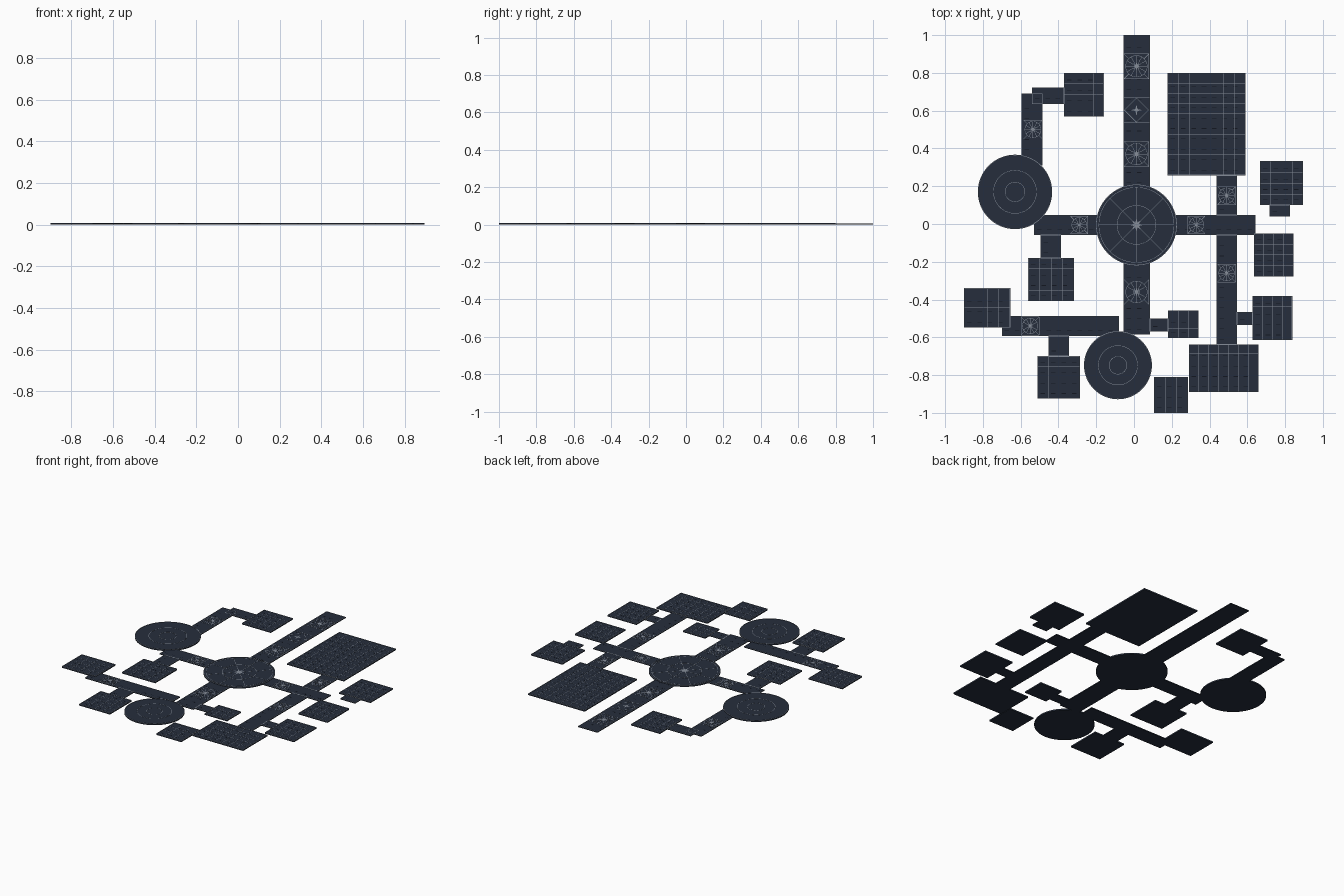
import bpy, bmesh, math
from mathutils import Matrix, Vector

if "Cube" in bpy.data.objects:
    bpy.data.objects.remove(bpy.data.objects["Cube"])


def material(name, col):
    m = bpy.data.materials.new(name)
    m.diffuse_color = (*col, 1)
    m.use_nodes = True
    m.node_tree.nodes["Principled BSDF"].inputs["Base Color"].default_value = m.diffuse_color
    return m


DARK = material("dark_slate", (0.019, 0.027, 0.046))
SEAM = material("black_seam", (0.006, 0.008, 0.014))
LIGHT = material("pale_inlay", (0.24, 0.27, 0.32))
ROOM_H, HALL_H, LIP = 0.008, 0.006, 0.0015
W = 0.0022


def box(bm, x0, x1, y0, y1, z0, z1):
    m = Matrix.Translation(((x0 + x1) / 2, (y0 + y1) / 2, (z0 + z1) / 2))
    m = m @ Matrix.Diagonal((x1 - x0, y1 - y0, z1 - z0, 1))
    bmesh.ops.create_cube(bm, size=1, matrix=m)


def bar(bm, a, b, z, w=W, h=0.0007):
    a, b = Vector(a), Vector(b)
    d = b - a
    c = (a + b) / 2
    m = Matrix.Translation((c.x, c.y, z + h / 2))
    m = m @ Matrix.Rotation(math.atan2(d.y, d.x), 4, 'Z') @ Matrix.Diagonal((d.length, w, h, 1))
    bmesh.ops.create_cube(bm, size=1, matrix=m)


def ring(bm, cx, cy, r, z, w=W, h=0.0007, n=48):
    loops = []
    for i in range(n):
        c, s = math.cos(2 * math.pi * i / n), math.sin(2 * math.pi * i / n)
        loops.append([bm.verts.new((cx + rr * c, cy + rr * s, zz))
                      for rr, zz in ((r - w, z), (r, z), (r, z + h), (r - w, z + h))])
    for i in range(n):
        p, q = loops[i], loops[(i + 1) % n]
        for k in range(4):
            bm.faces.new((p[k], q[k], q[(k + 1) % 4], p[(k + 1) % 4]))


def star(bm, cx, cy, r, z, points=8, inner=0.4):
    top = bm.verts.new((cx, cy, z + 0.0012))
    vs = []
    for i in range(points * 2):
        rr = r if i % 2 == 0 else r * inner
        a = math.pi * i / points
        vs.append(bm.verts.new((cx + rr * math.cos(a), cy + rr * math.sin(a), z + 0.0005)))
    for i in range(len(vs)):
        bm.faces.new((vs[i], vs[(i + 1) % len(vs)], top))


def finish(bm, name, mat):
    me = bpy.data.meshes.new(name)
    bm.to_mesh(me)
    bm.free()
    me.materials.append(mat)
    ob = bpy.data.objects.new(name, me)
    bpy.context.collection.objects.link(ob)


def grid_floor(name, x0, x1, y0, y1, h, step, lip):
    # floor slab
    bm = bmesh.new()
    box(bm, x0, x1, y0, y1, 0, h)
    finish(bm, name + "_floor", DARK)
    # pale border
    bm = bmesh.new()
    e = 0.0015
    for y in (y0 + e, y1 - e):
        bar(bm, (x0, y), (x1, y), h, 2 * e, lip)
    for x in (x0 + e, x1 - e):
        bar(bm, (x, y0), (x, y1), h, 2 * e, lip)
    if step:
        # tile joints
        nx, ny = max(2, round((x1 - x0) / step)), max(2, round((y1 - y0) / step))
        for i in range(1, nx):
            x = x0 + (x1 - x0) * i / nx
            bar(bm, (x, y0), (x, y1), h, 0.0016, 0.0005)
        for j in range(1, ny):
            y = y0 + (y1 - y0) * j / ny
            bar(bm, (x0, y), (x1, y), h, 0.0016, 0.0005)
    finish(bm, name + "_lines", LIGHT)
    # short dark seams
    bm = bmesh.new()
    s = 0.055
    for i in range(int((x1 - x0) / s)):
        for j in range(int((y1 - y0) / s)):
            x, y = x0 + (i + 0.5) * s, y0 + (j + 0.5) * s
            bar(bm, (x - 0.012, y), (x + 0.012, y), h, 0.003, 0.0003)
    finish(bm, name + "_seams", SEAM)


# rooms: x0, x1, y0, y1
rooms = {
    "northwest_room": (-0.37, -0.16, 0.57, 0.80),
    "great_hall": (0.178, 0.59, 0.258, 0.80),
    "northeast_room": (0.667, 0.895, 0.10, 0.333),
    "east_room": (0.635, 0.845, -0.277, -0.05),
    "southeast_room": (0.627, 0.838, -0.615, -0.38),
    "long_south_room": (0.29, 0.66, -0.89, -0.637),
    "south_room": (0.105, 0.287, -1.0, -0.81),
    "small_room": (0.18, 0.342, -0.603, -0.457),
    "far_west_room": (-0.9, -0.655, -0.547, -0.34),
    "southwest_room": (-0.51, -0.285, -0.925, -0.70),
    "west_room": (-0.56, -0.317, -0.408, -0.18),
}
for n, r in rooms.items():
    grid_floor(n, *r, ROOM_H, 0.055, LIP)

# corridors
halls = {
    "north_corridor": (-0.055, 0.085, 0.19, 1.0),
    "south_corridor": (-0.055, 0.085, -0.585, -0.20),
    "east_corridor": (0.20, 0.643, -0.058, 0.048),
    "west_corridor": (-0.53, -0.18, -0.058, 0.048),
    "northwest_corridor": (-0.595, -0.485, 0.31, 0.69),
    "northwest_bend": (-0.54, -0.37, 0.635, 0.723),
    "side_corridor_north": (0.437, 0.545, 0.048, 0.258),
    "side_corridor_south": (0.437, 0.545, -0.637, -0.058),
    "southwest_corridor": (-0.70, -0.08, -0.592, -0.488),
    "northeast_doorway": (0.717, 0.825, 0.04, 0.10),
    "southeast_doorway": (0.545, 0.627, -0.535, -0.465),
    "small_doorway": (0.085, 0.18, -0.57, -0.50),
    "southwest_doorway": (-0.452, -0.345, -0.70, -0.592),
    "west_doorway": (-0.495, -0.387, -0.18, -0.058),
}
for n, r in halls.items():
    grid_floor(n, *r, HALL_H, 0, 0.0008)

# round chambers with ring inlays
for n, cx, cy, R, rings in (("central_rotunda", 0.013, -0.005, 0.214, (0.104, 0.2)),
                            ("west_rotunda", -0.63, 0.17, 0.197, (0.053, 0.115)),
                            ("south_rotunda", -0.085, -0.748, 0.18, (0.048, 0.105))):
    bm = bmesh.new()
    bmesh.ops.create_cone(bm, cap_ends=True, segments=64, radius1=R, radius2=R, depth=ROOM_H,
                          matrix=Matrix.Translation((cx, cy, ROOM_H / 2)))
    finish(bm, n + "_floor", DARK)
    bm = bmesh.new()
    ring(bm, cx, cy, R, ROOM_H, 0.003, LIP, 64)
    for r in rings:
        ring(bm, cx, cy, r, ROOM_H, n=64)
    if n == "central_rotunda":
        for i in range(8):
            d = Vector((math.cos(i * math.pi / 4), math.sin(i * math.pi / 4)))
            c = Vector((cx, cy))
            bar(bm, c + d * 0.03, c + d * 0.2, ROOM_H)
        star(bm, cx, cy, 0.036, ROOM_H)
    finish(bm, n + "_inlay", LIGHT)

# floor rosettes: frame, ring, spokes and star
for i, (cx, cy, s) in enumerate(((0.013, 0.835, 0.066), (0.013, 0.37, 0.066), (0.013, -0.36, 0.066),
                                 (-0.29, -0.005, 0.046), (0.33, -0.005, 0.046), (0.49, 0.15, 0.048),
                                 (0.49, -0.26, 0.048), (-0.535, 0.5, 0.05), (-0.55, -0.54, 0.048))):
    bm = bmesh.new()
    c = Vector((cx, cy))
    for k in range(4):
        a, b = (Vector((math.cos(t), math.sin(t))) * s * 1.414
                for t in (math.pi / 4 + k * math.pi / 2, 3 * math.pi / 4 + k * math.pi / 2))
        bar(bm, c + a, c + b, HALL_H)
        bar(bm, c + a * 0.62, c + a, HALL_H)
    ring(bm, cx, cy, s * 0.88, HALL_H, n=32)
    for k in range(12):
        d = Vector((math.cos(k * math.pi / 6), math.sin(k * math.pi / 6)))
        bar(bm, c + d * s * 0.25, c + d * s * 0.86, HALL_H)
    star(bm, cx, cy, s * 0.36, HALL_H)
    finish(bm, f"rosette_{i + 1}", LIGHT)

# diamond inlay in the north corridor
bm = bmesh.new()
c = Vector((0.013, 0.603))
pts = [c + Vector(p) * 0.064 for p in ((1, 0), (0, 1), (-1, 0), (0, -1))]
for k in range(4):
    bar(bm, pts[k], pts[(k + 1) % 4], HALL_H)
for y in (0.537, 0.669):
    bar(bm, (-0.055, y), (0.085, y), HALL_H)
star(bm, c.x, c.y, 0.03, HALL_H, 4, 0.25)
finish(bm, "diamond_inlay", LIGHT)
